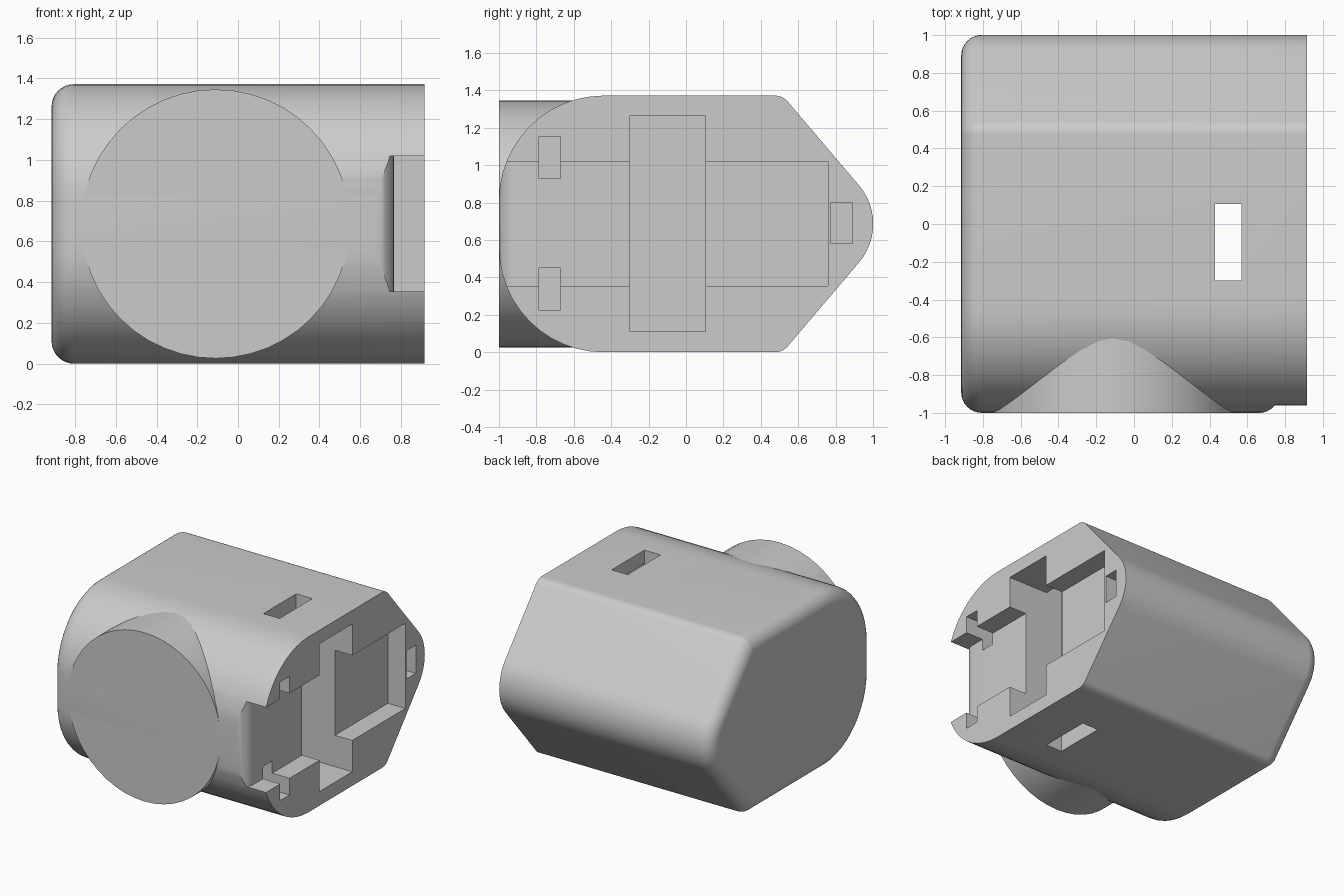
import bpy, bmesh, math
from mathutils import Vector

cube = bpy.data.objects.get("Cube")
if cube:
    bpy.data.objects.remove(cube, do_unlink=True)

grey = bpy.data.materials.new("light grey plastic")
grey.use_nodes = True
grey.diffuse_color = (0.6, 0.6, 0.6, 1)
grey.node_tree.nodes["Principled BSDF"].inputs["Base Color"].default_value = (0.6, 0.6, 0.6, 1)

H, END, FILLET = 1.372, 0.915, 0.11
MID = H / 2


def make_object(name, bm):
    bmesh.ops.recalc_face_normals(bm, faces=bm.faces)
    mesh = bpy.data.meshes.new(name)
    bm.to_mesh(mesh)
    bm.free()
    mesh.materials.append(grey)
    obj = bpy.data.objects.new(name, mesh)
    bpy.context.collection.objects.link(obj)
    return obj


def loft(name, rings):
    """Skin closed rings of points and cap both ends."""
    bm = bmesh.new()
    loops = [[bm.verts.new(p) for p in ring] for ring in rings]
    for a, b in zip(loops, loops[1:]):
        for i in range(len(a)):
            j = (i + 1) % len(a)
            bm.faces.new((a[i], a[j], b[j], b[i]))
    bm.faces.new(loops[0])
    bm.faces.new(loops[-1])
    return make_object(name, bm)


def rounded_outline(corners, inset, steps=12):
    """Convex outline with rounded corners, moved inward by inset."""
    points = []
    for i, (y, z, radius) in enumerate(corners):
        c = Vector((y, z))
        u = (Vector(corners[i - 1][:2]) - c).normalized()
        v = (Vector(corners[(i + 1) % len(corners)][:2]) - c).normalized()
        half = u.angle(v) / 2
        r = max(radius - inset, 0.01)
        axis = (u + v).normalized()
        centre = c + axis * (inset + r) / math.sin(half)
        out = math.atan2(-axis.y, -axis.x)
        sweep = math.pi / 2 - half
        for k in range(steps + 1):
            a = out + sweep * (2 * k / steps - 1)
            points.append(centre + r * Vector((math.cos(a), math.sin(a))))
    return points


def box(name, x, y, z):
    rings = [[(x[0], y[i], z[j]) for i, j in ((0, 0), (1, 0), (1, 1), (0, 1))],
             [(x[1], y[i], z[j]) for i, j in ((0, 0), (1, 0), (1, 1), (0, 1))]]
    return loft(name, rings)


def cut(target, cutter):
    mod = target.modifiers.new("cut", 'BOOLEAN')
    mod.operation = 'DIFFERENCE'
    mod.solver = 'EXACT'
    mod.object = cutter
    bpy.context.view_layer.objects.active = target
    bpy.ops.object.modifier_apply(modifier=mod.name)
    bpy.data.objects.remove(cutter, do_unlink=True)


# Housing: rounded front, wedge back, one filleted end
corners = [(-1, 0, 0.56), (0.517, 0, 0.09), (1.1, MID, 0.317),
           (0.517, H, 0.09), (-1, H, 0.56)]
rings = []
for k in range(9):
    a = math.pi / 2 * k / 8
    x = -END + FILLET * (1 - math.sin(a))
    rings.append([(x, p.x, p.y) for p in rounded_outline(corners, FILLET * (1 - math.cos(a)))])
rings.insert(0, [(END, p.x, p.y) for p in rounded_outline(corners, 0)])
housing = loft("housing", rings)

# Shallow recess, open at the front with a rounded lip
floor, lip = 0.765, 0.1
plan = [(1.2, 0.76), (floor, 0.76)]
for k in range(9):
    a = math.pi / 2 * k / 8
    plan.append((floor - lip + lip * math.cos(a), -1 + lip - lip * math.sin(a)))
plan += [(floor - lip, -1.2), (1.2, -1.2)]
cut(housing, loft("recess_cutter", [[(x, y, z) for x, y in plan] for z in (0.355, 1.02)]))

# Deep pocket and the slot passing through top and bottom
cut(housing, box("pocket_cutter", (0.43, 1.2), (-0.3, 0.105), (0.11, 1.265)))
cut(housing, box("slot_cutter", (0.43, 0.57), (-0.3, 0.105), (-0.2, 1.6)))

# Small latch holes
for y, z in (((-0.785, -0.67), (0.225, 0.45)),
             ((-0.785, -0.67), (0.93, 1.152)),
             ((0.775, 0.89), (0.58, 0.80))):
    cut(housing, box("latch_cutter", (0.65, 1.2), y, z))

# Round boss on the front
circle = [(math.sin(2 * math.pi * k / 48), math.cos(2 * math.pi * k / 48)) for k in range(48)]
boss = loft("front_boss", [[(-0.11 + 0.66 * c, y, MID + 0.66 * s) for c, s in circle]
                           for y in (-1, -0.45)])

for obj in (housing, boss):
    bpy.ops.object.select_all(action='DESELECT')
    obj.select_set(True)
    bpy.context.view_layer.objects.active = obj
    bpy.ops.object.shade_smooth_by_angle(angle=math.radians(30))
